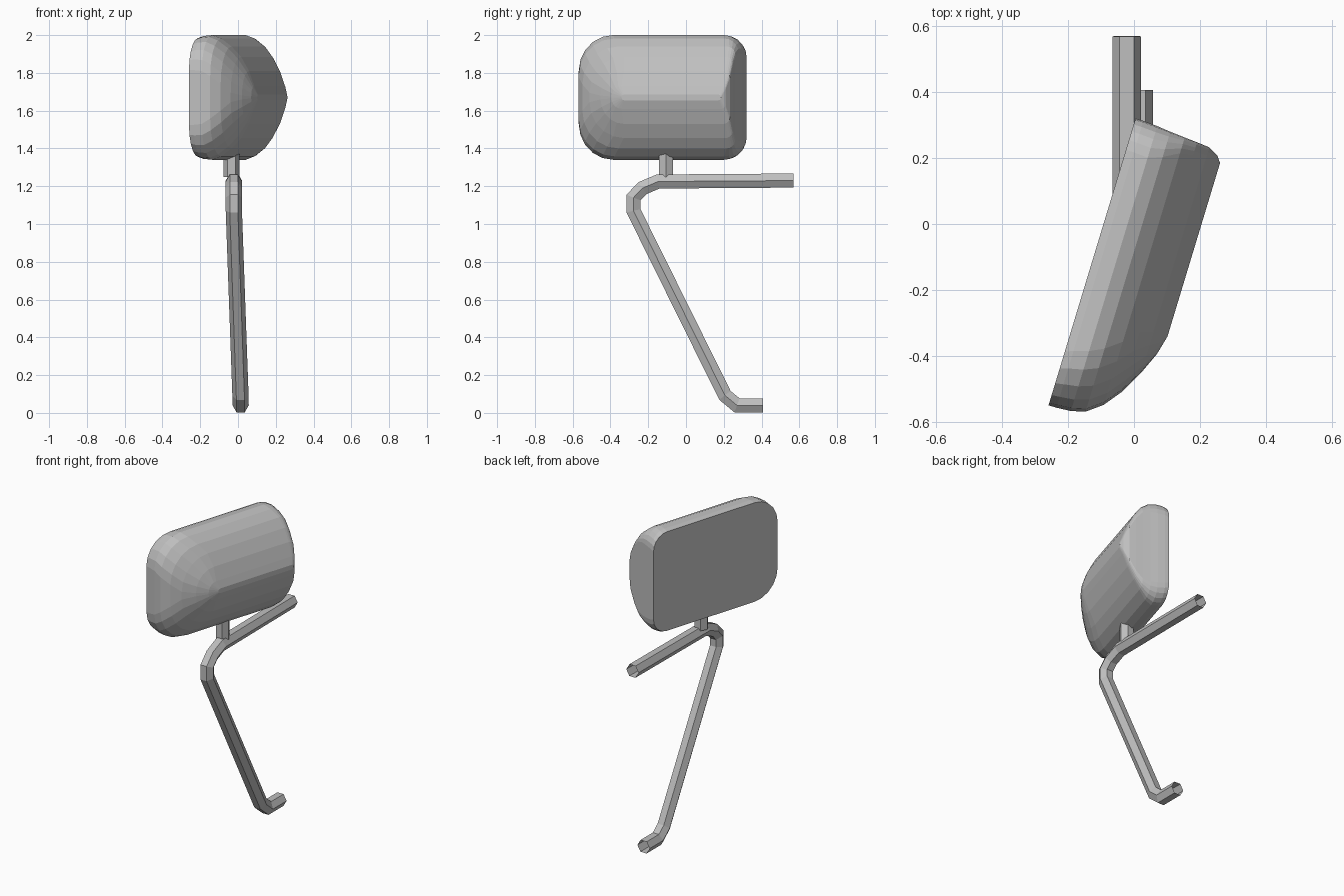
import bpy, bmesh
from math import pi, cos, sin
from mathutils import Vector

cube = bpy.data.objects.get("Cube")
if cube:
    bpy.data.objects.remove(cube)

grey = bpy.data.materials.new("plain grey")
grey.use_nodes = True
grey.diffuse_color = (0.52, 0.52, 0.52, 1)
grey.node_tree.nodes["Principled BSDF"].inputs["Base Color"].default_value = grey.diffuse_color


def loft(name, rings, capped):
    """Skin a list of equal-length rings, optionally closing both ends."""
    bm = bmesh.new()
    loops = [[bm.verts.new(p) for p in ring] for ring in rings]
    for a, b in zip(loops, loops[1:]):
        for i in range(len(a)):
            j = (i + 1) % len(a)
            bm.faces.new((a[i], a[j], b[j], b[i]))
    if capped:
        bm.faces.new(loops[0])
        bm.faces.new(loops[-1])
    bmesh.ops.recalc_face_normals(bm, faces=bm.faces)
    mesh = bpy.data.meshes.new(name)
    bm.to_mesh(mesh)
    bm.free()
    mesh.materials.append(grey)
    obj = bpy.data.objects.new(name, mesh)
    bpy.context.collection.objects.link(obj)
    return obj


def hex_tube(name, path, radius, capped=False):
    """Six-sided tube with mitred bends along a path lying close to the YZ plane."""
    pts = [Vector(p) for p in path]
    side = Vector((1, 0, 0))
    rings = []
    for i, p in enumerate(pts):
        before = (p - pts[i - 1]).normalized() if i else (pts[1] - p).normalized()
        after = (pts[i + 1] - p).normalized() if i < len(pts) - 1 else before
        tangent = (before + after).normalized()
        up = side.cross(tangent).normalized() / tangent.dot(before)
        rings.append([p + radius * (side * cos(k * pi / 3) + up * sin(k * pi / 3))
                      for k in range(6)])
    return loft(name, rings, capped)


# Bent support arm, open at both ends
hex_tube("support_arm", [
    (-0.022, 0.57, 1.23), (-0.022, -0.148, 1.225), (-0.022, -0.23, 1.19),
    (-0.022, -0.278, 1.14), (-0.022, -0.278, 1.07),
    (0.013, 0.206, 0.093), (0.014, 0.27, 0.04), (0.014, 0.407, 0.04)], 0.043)

# Short post joining arm and housing
hex_tube("mounting_post", [(-0.034, -0.106, 1.25), (-0.034, -0.106, 1.38)], 0.043, True)

# Mirror housing: rounded outlines stacked outward from the flat glass plane
centre = Vector((-0.1275, -0.115, 1.67))
along = Vector((0.29, 0.957, 0))
outward = Vector((0.957, -0.29, 0))
STEPS = 5


def outline(depth, front, back, half, r_front, r_back):
    corners = [(back - r_back, half - r_back, r_back, 0),
               (front + r_front, half - r_front, r_front, 1),
               (front + r_front, r_front - half, r_front, 2),
               (back - r_back, r_back - half, r_back, 3)]
    ring = []
    for u, z, r, quarter in corners:
        for s in range(STEPS + 1):
            a = (quarter + s / STEPS) * pi / 2
            ring.append(centre + outward * depth + along * (u + r * cos(a))
                        + Vector((0, 0, z + r * sin(a))))
    return ring


# depth, front end, back end, half height, front and back corner radius
layers = [
    (0, -0.455, 0.455, 0.315, 0.17, 0.1),
    (0.025, -0.455, 0.455, 0.325, 0.18, 0.1),
    (0.07, -0.452, 0.452, 0.33, 0.19, 0.1),
    (0.113, -0.441, 0.447, 0.312, 0.2, 0.08),
    (0.16, -0.405, 0.443, 0.27, 0.2, 0.05),
    (0.2, -0.353, 0.44, 0.215, 0.19, 0.04),
    (0.24, -0.28, 0.436, 0.14, 0.13, 0.035),
    (0.27, -0.21, 0.42, 0.06, 0.055, 0.02),
    (0.285, -0.15, 0.4, 0.015, 0.014, 0.014),
]
loft("mirror_housing", [outline(*layer) for layer in layers], True)
